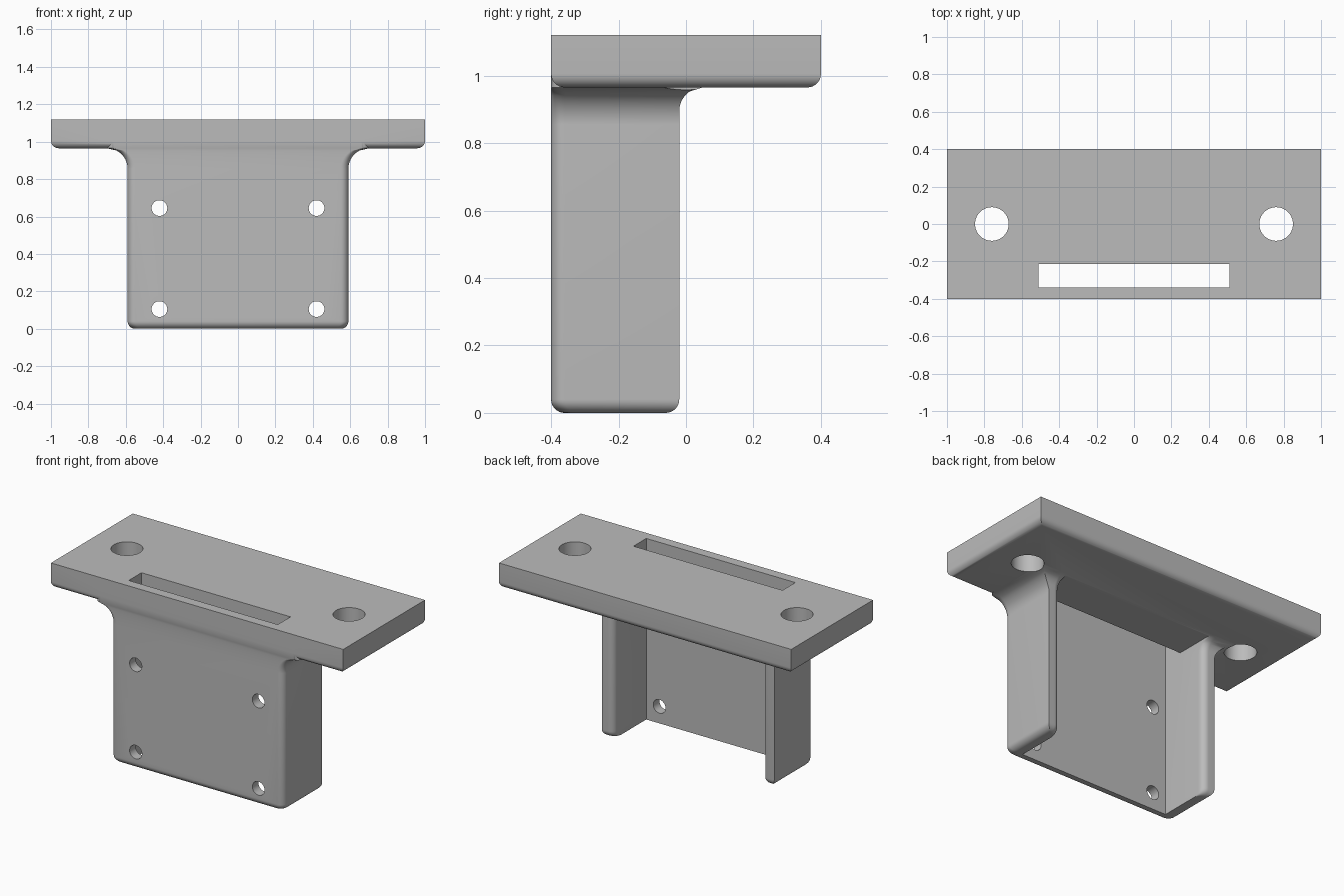
import bpy
import bmesh
import math
from mathutils import Matrix

if "Cube" in bpy.data.objects:
    bpy.data.objects.remove(bpy.data.objects["Cube"])

grey = bpy.data.materials.new("plain grey")
grey.use_nodes = True
COLOUR = (0.5, 0.5, 0.5, 1)
grey.diffuse_color = COLOUR
grey.node_tree.nodes["Principled BSDF"].inputs["Base Color"].default_value = COLOUR

ROUND = 0.04        # small edge rounding
STEPS = 8
PLATE_Z, TOP_Z = 0.965, 1.12


def finish(name, bm):
    bmesh.ops.recalc_face_normals(bm, faces=bm.faces)
    mesh = bpy.data.meshes.new(name)
    bm.to_mesh(mesh)
    bm.free()
    mesh.materials.append(grey)
    obj = bpy.data.objects.new(name, mesh)
    bpy.context.collection.objects.link(obj)
    return obj


def loft(name, rings):
    """Skin a stack of matching outlines, each a (z, outline) pair."""
    bm = bmesh.new()
    loops = [[bm.verts.new((x, y, z)) for x, y in outline] for z, outline in rings]
    n = len(loops[0])
    for low, high in zip(loops, loops[1:]):
        for i in range(n):
            j = (i + 1) % n
            bm.faces.new((low[i], low[j], high[j], high[i]))
    bm.faces.new(loops[0])
    bm.faces.new(loops[-1])
    return finish(name, bm)


def arc(cx, cy, r, start, end):
    angles = [math.radians(start + (end - start) * i / STEPS) for i in range(STEPS + 1)]
    return [(cx + r * math.cos(a), cy + r * math.sin(a)) for a in angles]


def bottom_round():
    """Height and inset of a rounded lower edge."""
    return [(ROUND - y, ROUND - x) for x, y in arc(0, 0, ROUND, 90, 0)]


def plate_outline(inset):
    x, y = 1 - inset, 0.4 - inset
    return [(-x, -y), (x, -y), (x, y), (-x, y)]


def bracket_outline(inset=0, side=0, back=0):
    """U-shaped section: front panel with two side walls."""
    x, front, rear = 0.59 - inset + side, -0.4 + inset, -0.02 - inset + back
    half = arc(x - ROUND, front + ROUND, ROUND, -90, 0)
    half += [(x, rear)]
    half += arc(0.51 + ROUND, rear - ROUND, ROUND, 90, 180)
    half += [(0.51, -0.34)]
    return half + [(-px, py) for px, py in reversed(half)]


def flare(z, r):
    """Outward spread of a concave fillet that meets the plate underside."""
    d = min(max(z - (PLATE_Z - r), 0), r)
    return r - math.sqrt(max(r * r - d * d, 0))


# Mounting plate with rounded lower edges
plate = loft("mounting_plate",
             [(PLATE_Z + z, plate_outline(i)) for z, i in bottom_round()]
             + [(TOP_Z, plate_outline(0))])

# Bracket body flaring into the plate
rings = [(z, bracket_outline(i)) for z, i in bottom_round()]
SIDE_R, BACK_R = 0.11, 0.07
for i in range(15):
    z = PLATE_Z - SIDE_R * math.cos(math.pi / 2 * i / 14)
    rings.append((z, bracket_outline(0, flare(z, SIDE_R), flare(z, BACK_R))))
rings.append((1.05, bracket_outline(0, SIDE_R, BACK_R)))
body = loft("bracket_body", rings)


def boolean(target, tool, operation):
    mod = target.modifiers.new(tool.name, "BOOLEAN")
    mod.object, mod.operation, mod.solver = tool, operation, "EXACT"
    bpy.context.view_layer.objects.active = target
    bpy.ops.object.modifier_apply(modifier=mod.name)
    bpy.data.objects.remove(tool)


def cylinder(name, radius, depth, matrix):
    bm = bmesh.new()
    bmesh.ops.create_cone(bm, cap_ends=True, segments=40, radius1=radius,
                          radius2=radius, depth=depth, matrix=matrix)
    return finish(name, bm)


boolean(body, plate, "UNION")

# Slot through the plate
bm = bmesh.new()
bmesh.ops.create_cube(bm, size=1, matrix=Matrix.Translation((0, -0.2775, 1.05))
                      @ Matrix.Diagonal((1.02, 0.125, 0.4, 1)))
boolean(body, finish("slot_cutter", bm), "DIFFERENCE")

# Bolt holes in the plate and screw holes in the front panel
for s in (-1, 1):
    boolean(body, cylinder("bolt_hole_cutter", 0.09, 0.5,
                           Matrix.Translation((s * 0.76, 0, 1.05))), "DIFFERENCE")
    for z in (0.105, 0.645):
        place = Matrix.Translation((s * 0.42, -0.37, z)) @ Matrix.Rotation(math.pi / 2, 4, "X")
        boolean(body, cylinder("screw_hole_cutter", 0.042, 0.2, place), "DIFFERENCE")

body.name = "mounting_bracket"
bpy.ops.object.select_all(action="DESELECT")
body.select_set(True)
bpy.context.view_layer.objects.active = body
bpy.ops.object.shade_smooth_by_angle(angle=math.radians(30))
